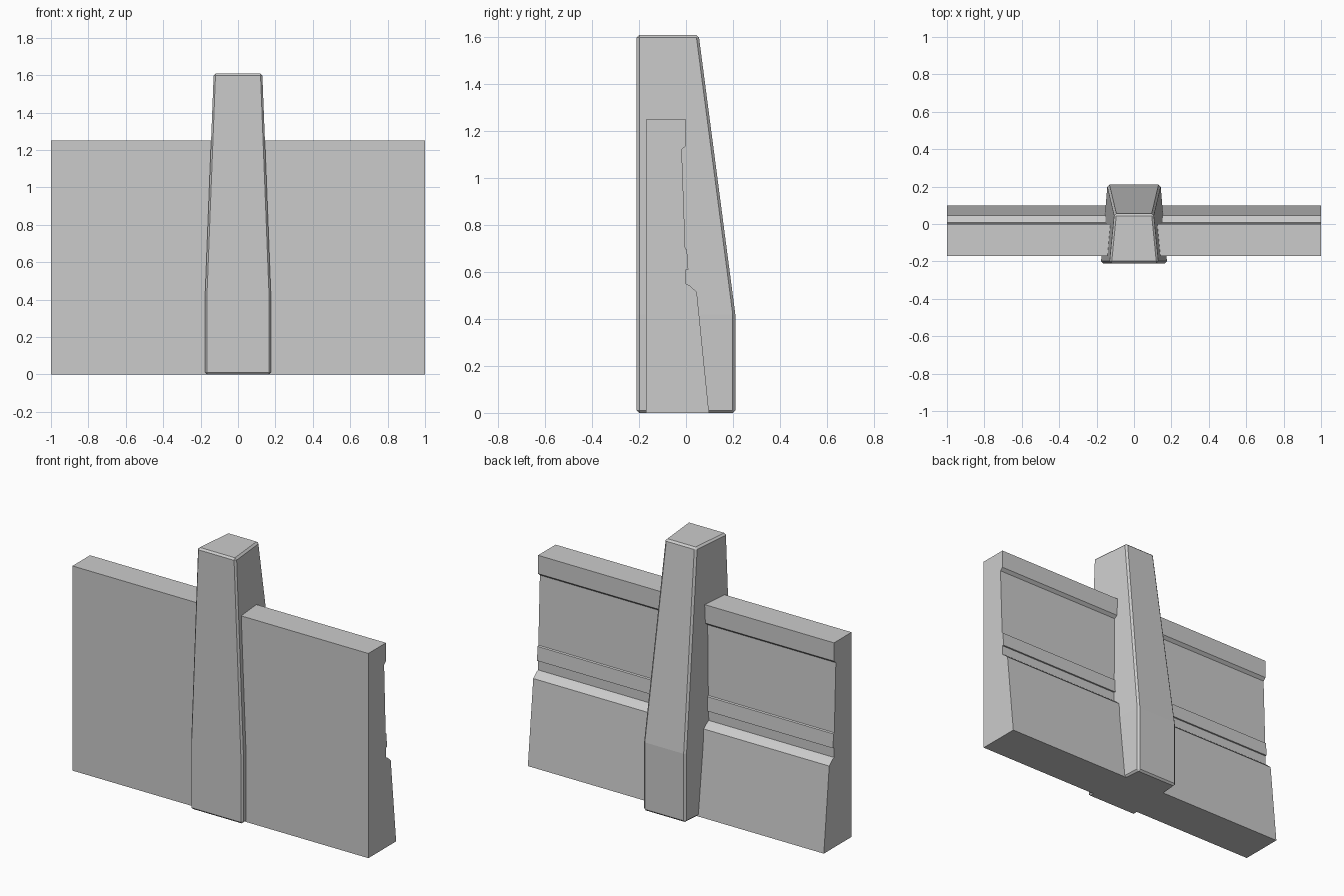
import bpy, bmesh

if "Cube" in bpy.data.objects:
    bpy.data.objects.remove(bpy.data.objects["Cube"])


def loft(name, rings):
    """Closed solid skinned through rings with equal point counts."""
    bm = bmesh.new()
    loops = [[bm.verts.new(p) for p in ring] for ring in rings]
    n = len(loops[0])
    for a, b in zip(loops, loops[1:]):
        for i in range(n):
            j = (i + 1) % n
            bm.faces.new((a[i], a[j], b[j], b[i]))
    bm.faces.new(loops[0][::-1])
    bm.faces.new(loops[-1])
    bmesh.ops.recalc_face_normals(bm, faces=bm.faces)
    mesh = bpy.data.meshes.new(name)
    bm.to_mesh(mesh)
    bm.free()
    obj = bpy.data.objects.new(name, mesh)
    bpy.context.collection.objects.link(obj)
    return obj


# Wall panel: moulded (y, z) profile extruded along x
profile = [(-0.17, 0), (0.098, 0), (0.046, 0.515), (0.016, 0.542), (0, 0.55),
           (0, 0.61), (0.01, 0.61), (0.004, 0.695), (-0.003, 0.70),
           (-0.018, 1.122), (0, 1.138), (0, 1.25), (-0.17, 1.25)]
loft("wall_panel", [[(x, y, z) for y, z in profile] for x in (-1, 1)])

# Buttress post: straight base, then tapering in width and depth
# (front half width, back half width, back y, z)
sections = [(0.177, 0.142, 0.21, 0), (0.177, 0.142, 0.21, 0.42),
            (0.131, 0.105, 0.054, 1.61)]
post = loft("buttress_post", [
    [(-f, -0.21, z), (f, -0.21, z), (b, back, z), (-b, back, z)]
    for f, b, back, z in sections])
bevel = post.modifiers.new("edge_chamfer", 'BEVEL')
bevel.width = 0.011
bevel.segments = 1
bevel.limit_method = 'ANGLE'
bevel.angle_limit = 0.6
